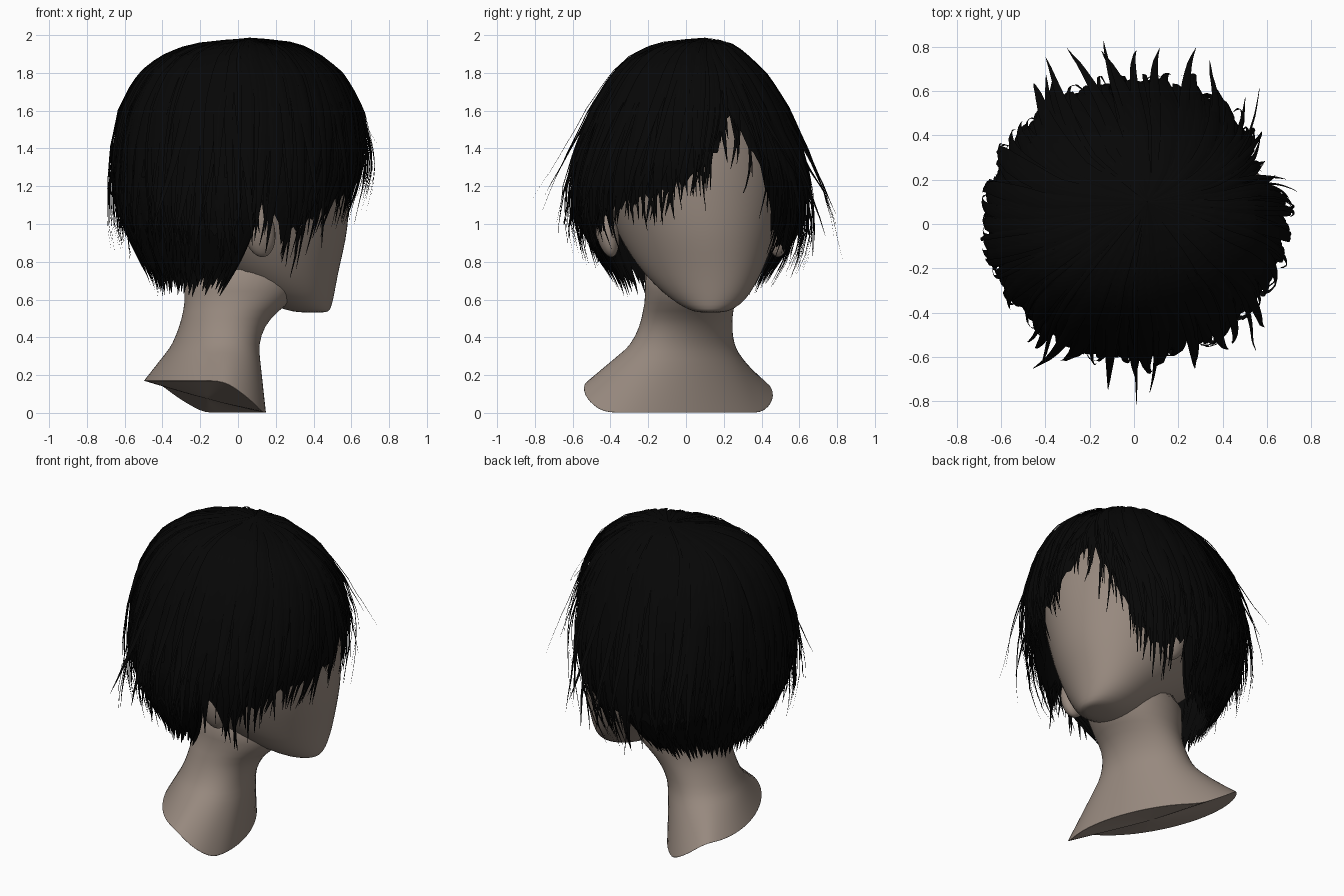
import bpy, math, random
from mathutils import Vector

if "Cube" in bpy.data.objects:
    bpy.data.objects.remove(bpy.data.objects["Cube"])

random.seed(7)

def material(name, rgb):
    m = bpy.data.materials.new(name)
    m.diffuse_color = (*rgb, 1)
    m.use_nodes = True
    m.node_tree.nodes["Principled BSDF"].inputs["Base Color"].default_value = m.diffuse_color
    return m

SKIN = material("clay_skin", (0.31, 0.25, 0.21))
HAIR = material("black_hair", (0.002, 0.002, 0.002))

def make(name, verts, faces, mat, subdiv=0):
    me = bpy.data.meshes.new(name)
    me.from_pydata([tuple(v) for v in verts], [], faces)
    me.materials.append(mat)
    for p in me.polygons:
        p.use_smooth = True
    ob = bpy.data.objects.new(name, me)
    bpy.context.collection.objects.link(ob)
    if subdiv:
        md = ob.modifiers.new("smooth", 'SUBSURF')
        md.levels = md.render_levels = subdiv
    return ob

N = 32

def ring(z, xb, xf, yc, ry, skew=0.0):
    """Ellipse slice, skewed so that its long axis turns away from y."""
    s = math.radians(skew)
    return [Vector(((xb + xf) / 2 + (xf - xb) / 2 * math.cos(a), yc + ry * math.sin(a + s), z))
            for a in (2 * math.pi * i / N for i in range(N))]

def loft(name, rings, mat):
    verts = [v for r in rings for v in r]
    faces = [(r*N + i, r*N + (i+1) % N, (r+1)*N + (i+1) % N, (r+1)*N + i)
             for r in range(len(rings) - 1) for i in range(N)]
    faces.append(tuple(reversed(range(N))))
    faces.append(tuple(range((len(rings) - 1) * N, len(rings) * N)))
    return make(name, verts, faces, mat, 1)

def lerp_table(table, x):
    if x <= table[0][0]:
        return table[0][1]
    for (a, u), (b, v) in zip(table, table[1:]):
        if x <= b:
            return u + (v - u) * (x - a) / (b - a)
    return table[-1][1]

# Mannequin head with chin, jaw and skull
loft("head", [ring(*r) for r in [
    (0.53, 0.33, 0.47, 0.13, 0.06), (0.545, 0.24, 0.49, 0.13, 0.12, 4),
    (0.60, 0.12, 0.505, 0.12, 0.20, 8), (0.68, 0.00, 0.52, 0.10, 0.27, 10),
    (0.78, -0.16, 0.54, 0.08, 0.34, 10), (0.92, -0.36, 0.575, 0.06, 0.41, 8),
    (1.05, -0.48, 0.59, 0.05, 0.46, 6), (1.25, -0.57, 0.60, 0.03, 0.51, 4),
    (1.45, -0.58, 0.59, 0.02, 0.51), (1.62, -0.51, 0.52, 0.01, 0.44),
    (1.76, -0.38, 0.39, 0.01, 0.32), (1.85, -0.22, 0.23, 0.01, 0.19),
    (1.88, -0.06, 0.06, 0.01, 0.06)]], SKIN)

# Neck widening into the bust, whose diagonal underside rises to the back
rim = ring(0, -0.50, 0.15, -0.04, 0.505, -30)
for v in rim:
    v.z = min(0.17, 0.75 * max(0, -0.03 - 0.94 * v.x - 0.35 * v.y))
collar = ring(0.36, -0.35, 0.11, -0.02, 0.275, -12)
blends = [[a.lerp(b, t) for a, b in zip(rim, collar)] for t in (0, 0.015, 0.12, 0.3, 0.55, 0.8)]
under = [[Vector((-0.16, -0.03, 0.07)).lerp(v, k) for v in rim] for k in (0.2, 0.6, 0.985)]
loft("neck_and_bust", under + blends + [collar] + [ring(*r) for r in [
    (0.46, -0.31, 0.14, 0.0, 0.245, -5), (0.54, -0.29, 0.21, 0.01, 0.24),
    (0.62, -0.28, 0.33, 0.03, 0.24), (0.85, -0.30, 0.36, 0.03, 0.27)]], SKIN)

# Ears
for side, y in (("right", -0.42), ("left", 0.51)):
    bpy.ops.mesh.primitive_uv_sphere_add(segments=24, ring_count=14, location=(0.11, y, 0.97))
    ear = bpy.context.object
    ear.name = side + "_ear"
    ear.scale = (0.085, 0.06, 0.15)
    ear.rotation_euler = (0.2 if y < 0 else -0.2, -0.2, 0)
    ear.data.materials.append(SKIN)
    bpy.ops.object.shade_smooth()

# Hair envelope: radius by height, squash in y by height, end height by azimuth
RADIUS = [(0.6, 0.48), (0.8, 0.60), (1.0, 0.655), (1.2, 0.67), (1.4, 0.665), (1.6, 0.625),
          (1.72, 0.565), (1.8, 0.51), (1.88, 0.41), (1.93, 0.31), (1.96, 0.2), (1.975, 0.0)]
SQUASH = [(1.0, 0.97), (1.2, 0.95), (1.4, 0.89), (1.6, 0.83), (1.8, 0.77), (1.9, 0.75)]
ENDS = [(-180, 0.98), (-150, 0.93), (-120, 0.86), (-100, 0.84), (-86, 0.93), (-76, 1.02),
        (-66, 0.80), (-52, 0.90), (-40, 0.98), (-25, 1.02), (-10, 1.07), (2, 1.13), (12, 1.24),
        (20, 1.38), (25, 1.50), (31, 1.37), (40, 1.15), (50, 0.88), (65, 0.74), (80, 0.82),
        (100, 0.8), (120, 0.85), (150, 0.93), (180, 0.98)]
PART = 24
TOP = 1.975

def wrap(a):
    return (a + 180) % 360 - 180

def envelope(az, z, k=1.0):
    r = lerp_table(RADIUS, z)
    off = max(0, 1 - r / 0.4)
    r *= k * (1 - 0.08 * math.exp(-((wrap(az) - PART) / 6) ** 2))
    a = math.radians(az)
    r -= max(0, math.cos(a)) * max(0, 1.3 - z) * 0.25       # fringe hugs the face
    r = max(r + 0.025 * max(0, math.cos(a)) * min(1, r * 3), 0)
    zz = z - (1 - k) * 0.45 * max(0, z - 1.2)
    return Vector((0.06 * off + r * math.cos(a),
                   0.02 + 0.08 * off + r * math.sin(a) * lerp_table(SQUASH, z), zz))

def swept(az, t):
    """Front locks leave the parting and sweep sideways."""
    d = wrap(az - PART)
    pull = 0.55 * max(0, math.cos(math.radians(d * 0.9))) * (1 - t) ** 1.2
    return PART + d * (1 - pull)

# Under-layer of hair that covers the scalp
n, rows = 120, 16
verts, faces = [], []
for i in range(n):
    az = -180 + 360 * i / n
    end = lerp_table(ENDS, az) + 0.12 + 0.03 * math.sin(i * 2.1)
    for j in range(rows + 1):
        t = j / rows
        verts.append(envelope(az, TOP - (TOP - end) * t ** 1.8, 0.94))
for i in range(n):
    for j in range(rows):
        a, b = i * (rows + 1) + j, (i + 1) % n * (rows + 1) + j
        faces.append((a, a + 1, b + 1, b))
make("hair_cap", verts, faces, HAIR)

def ribbon(path, width, verts, faces):
    """Tapered, slightly ridged lock along a path."""
    m, base = len(path) - 1, len(verts)
    for j, p in enumerate(path):
        t = j / m
        tan = path[min(j + 1, m)] - path[max(j - 1, 0)]
        out = (p - Vector((0, 0, 1.25))).normalized()
        side = tan.cross(out).normalized()
        w = width * min(1, 0.3 + 2 * t) * (1 - t ** 3) + 0.001
        verts += [p - side * w, p + out * w * 0.25, p + side * w]
    for j in range(m):
        a = base + 3 * j
        for c in (a, a + 1):
            faces.append((c, c + 1, c + 4, c + 3))

def locks(name, count, k, width, jitter, flare, wild=0.0):
    verts, faces = [], []
    for i in range(count):
        az = -180 + 360 * (i + random.uniform(-0.4, 0.4)) / count
        near_part = abs(wrap(az - PART)) < 25
        end = lerp_table(ENDS, wrap(az)) + random.uniform(-jitter, jitter) * (0.5 if near_part else 1)
        kk = k + random.uniform(-0.015, 0.015)
        fl = random.uniform(0, flare)
        if random.random() < wild and 40 < abs(az) < 130:
            fl += random.uniform(0.06, 0.17)
            end += random.uniform(0, 0.25)
        bend = random.uniform(-12, 8)
        path = []
        for j in range(19):
            t = 0.005 + 0.995 * j / 18
            z = TOP - (TOP - end) * t ** 1.7
            p = envelope(swept(az, t) + bend * t ** 4, z, kk)
            a = math.radians(az)
            path.append(p + Vector((math.cos(a), math.sin(a), 0)) * fl * t ** 5)
        ribbon(path, width * random.uniform(0.7, 1.25) * (0.6 if near_part else 1), verts, faces)
    make(name, verts, faces, HAIR)

# Layered locks from the parting outward
locks("inner_locks", 100, 0.95, 0.042, 0.08, 0.02)
locks("middle_locks", 96, 0.975, 0.042, 0.09, 0.04, 0.22)
locks("outer_locks", 84, 1.0, 0.036, 0.10, 0.05, 0.32)
locks("flyaway_locks", 36, 1.015, 0.014, 0.13, 0.06, 0.5)

# Nape hair tucked in against the neck
def nape_point(az, t, k=1.0):
    a = math.radians(az)
    top = envelope(az, 1.25 - 0.63 * t, 0.94 * k)
    low = Vector((-0.14 + 0.30 * k * math.cos(a), 0.02 + 0.37 * k * math.sin(a), top.z))
    return top.lerp(low, t ** 2)

verts, faces = [], []
for layer, k in ((0, 0.95), (1, 1.0), (2, 1.04)):
    for i in range(50):
        az = 82 + 196 * i / 49 + random.uniform(-1.5, 1.5)
        length = random.uniform(0.9, 1.02) - 0.05 * layer
        ribbon([nape_point(az, length * j / 10, k) for j in range(11)], 0.036, verts, faces)
make("nape_locks", verts, faces, HAIR)
